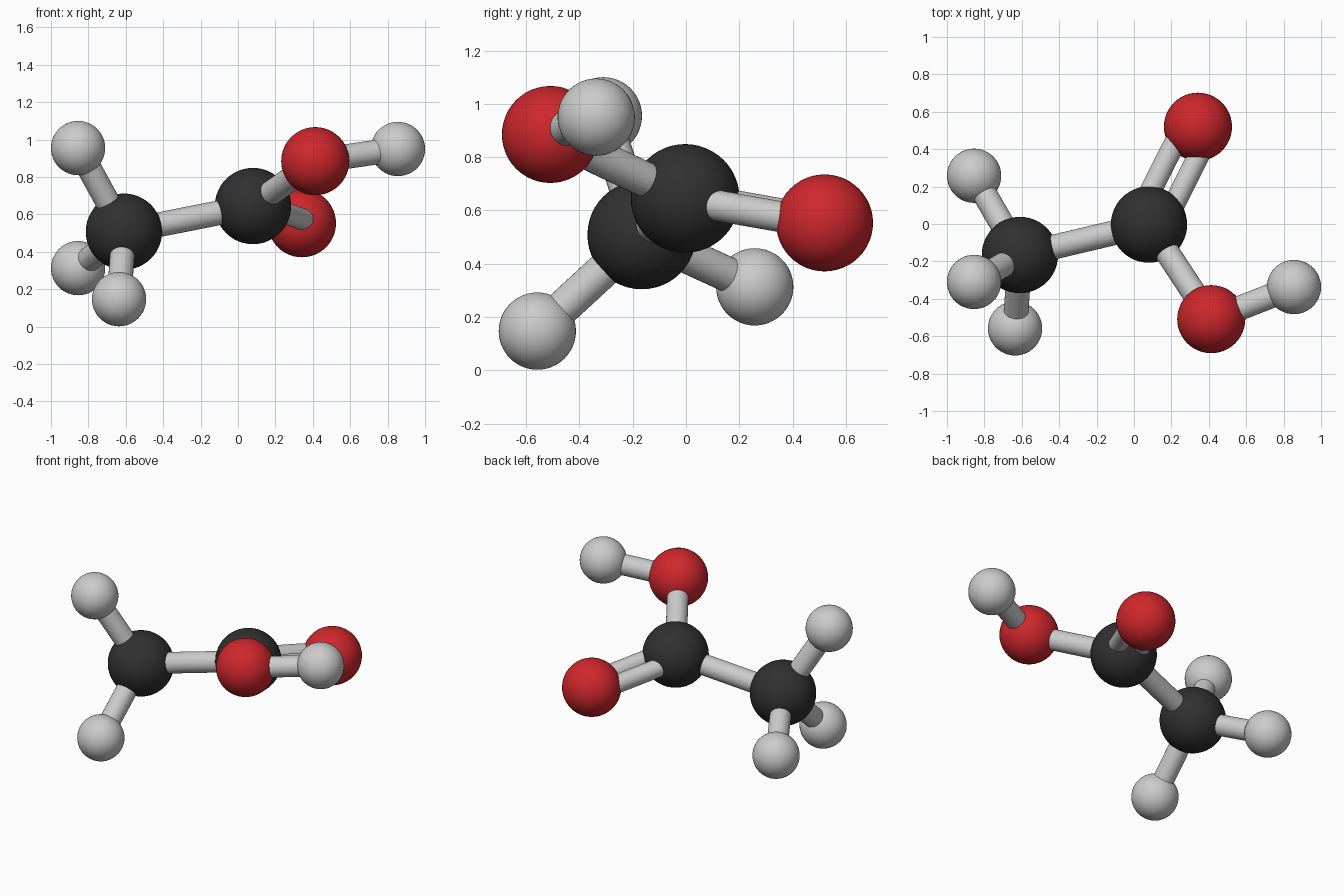
import bpy
from mathutils import Vector

if "Cube" in bpy.data.objects:
    bpy.data.objects.remove(bpy.data.objects["Cube"])


def material(name, rgb):
    m = bpy.data.materials.new(name)
    m.diffuse_color = (*rgb, 1)
    m.use_nodes = True
    m.node_tree.nodes["Principled BSDF"].inputs["Base Color"].default_value = m.diffuse_color
    return m


# element: (radius, material)
ELEMENTS = {
    "carbon": (0.204, material("carbon_black", (0.03, 0.03, 0.03))),
    "oxygen": (0.182, material("oxygen_red", (0.62, 0.02, 0.025))),
    "hydrogen": (0.145, material("hydrogen_white", (0.6, 0.6, 0.6))),
}

# atom: (element, centre)
ATOMS = {
    "methyl_carbon": ("carbon", (-0.61, -0.166, 0.508)),
    "acid_carbon": ("carbon", (0.08, -0.003, 0.645)),
    "double_oxygen": ("oxygen", (0.342, 0.52, 0.553)),
    "hydroxyl_oxygen": ("oxygen", (0.413, -0.509, 0.885)),
    "hydroxyl_hydrogen": ("hydrogen", (0.855, -0.337, 0.95)),
    "methyl_hydrogen_top": ("hydrogen", (-0.855, -0.31, 0.955)),
    "methyl_hydrogen_back": ("hydrogen", (-0.855, 0.258, 0.313)),
    "methyl_hydrogen_front": ("hydrogen", (-0.636, -0.558, 0.147)),
}

# bonded pairs and bond order
BONDS = [
    ("methyl_carbon", "acid_carbon", 1),
    ("acid_carbon", "double_oxygen", 2),
    ("acid_carbon", "hydroxyl_oxygen", 1),
    ("hydroxyl_oxygen", "hydroxyl_hydrogen", 1),
    ("methyl_carbon", "methyl_hydrogen_top", 1),
    ("methyl_carbon", "methyl_hydrogen_back", 1),
    ("methyl_carbon", "methyl_hydrogen_front", 1),
]


def rod(name, a, b, radius):
    d = b - a
    bpy.ops.mesh.primitive_cylinder_add(
        vertices=32, radius=radius, depth=d.length, location=(a + b) / 2,
        rotation=d.to_track_quat('Z', 'Y').to_euler())
    bpy.context.object.name = name
    bpy.ops.object.shade_smooth_by_angle()


# atoms
for name, (element, centre) in ATOMS.items():
    radius, mat = ELEMENTS[element]
    bpy.ops.mesh.primitive_uv_sphere_add(
        segments=48, ring_count=24, radius=radius, location=centre)
    ob = bpy.context.object
    ob.name = name
    ob.data.materials.append(mat)
    bpy.ops.object.shade_smooth()

# bonds, the double one as two rods side by side
for first, second, order in BONDS:
    a, b = Vector(ATOMS[first][1]), Vector(ATOMS[second][1])
    name = f"bond_{first}_to_{second}"
    if order == 1:
        rod(name, a, b, 0.066)
    else:
        side = (b - a).cross(Vector((0, 0, 1))).normalized() * 0.072
        for s in (-1, 1):
            rod(name, a + s * side, b + s * side, 0.058)
